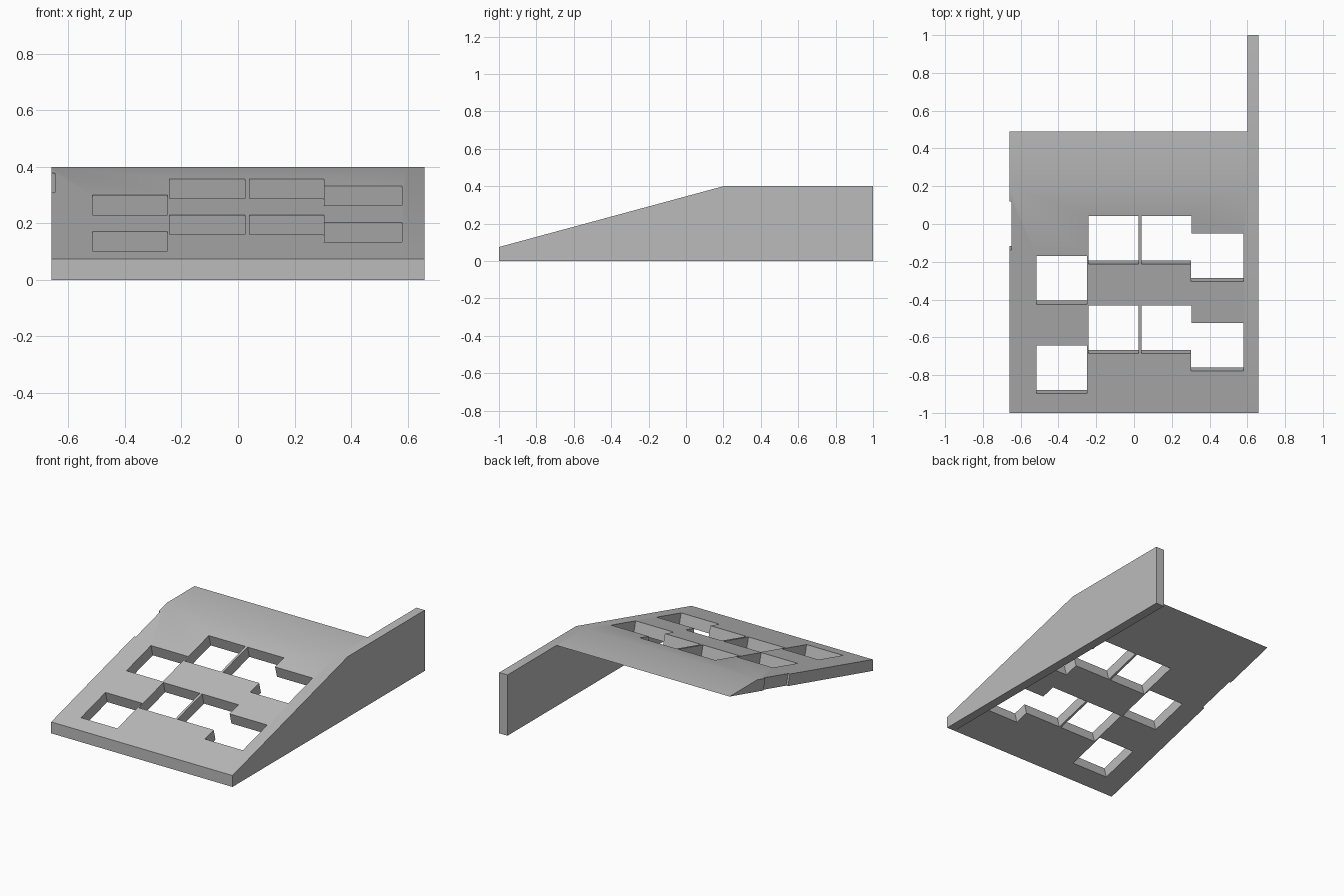
import bpy, bmesh, math

cube = bpy.data.objects.get("Cube")
if cube:
    bpy.data.objects.remove(cube, do_unlink=True)

FRONT, KNEE, TOP, LIP = -1.0, 0.2, 0.4, 0.075
SLOPE = (TOP - LIP) / (KNEE - FRONT)
HOLE = 0.255   # hole length measured along y

grey = bpy.data.materials.new("plain grey")
grey.use_nodes = True
grey.diffuse_color = (0.5, 0.5, 0.5, 1)
grey.node_tree.nodes["Principled BSDF"].inputs["Base Color"].default_value = (0.5, 0.5, 0.5, 1)


def add_object(name, bm):
    bmesh.ops.recalc_face_normals(bm, faces=bm.faces)
    mesh = bpy.data.meshes.new(name)
    bm.to_mesh(mesh)
    bm.free()
    mesh.materials.append(grey)
    obj = bpy.data.objects.new(name, mesh)
    bpy.context.collection.objects.link(obj)
    return obj


def extrude_profile(name, profile, x0, x1):
    """Extrude a (y, z) outline from x0 to x1."""
    bm = bmesh.new()
    face = bm.faces.new([bm.verts.new((x0, y, z)) for y, z in profile])
    out = bmesh.ops.extrude_face_region(bm, geom=[face])
    verts = [v for v in out["geom"] if isinstance(v, bmesh.types.BMVert)]
    bmesh.ops.translate(bm, verts=verts, vec=(x1 - x0, 0, 0))
    return add_object(name, bm)


def activate(obj):
    bpy.ops.object.select_all(action='DESELECT')
    obj.select_set(True)
    bpy.context.view_layer.objects.active = obj


def cut_hole(plate, x0, x1, y_back):
    """Cut a rectangular hole square to the sloping face."""
    bm = bmesh.new()
    bmesh.ops.create_cube(bm, size=1)
    cutter = add_object("hole_cutter", bm)
    cutter.hide_render = True
    y = y_back - HOLE / 2
    cutter.location = ((x0 + x1) / 2, y, TOP + SLOPE * (y - KNEE))
    cutter.rotation_euler.x = math.atan(SLOPE)
    cutter.scale = (x1 - x0, HOLE * math.hypot(1, SLOPE), 0.4)
    mod = plate.modifiers.new("hole", 'BOOLEAN')
    mod.operation, mod.solver, mod.object = 'DIFFERENCE', 'EXACT', cutter
    activate(plate)
    bpy.ops.object.modifier_apply(modifier=mod.name)
    bpy.data.objects.remove(cutter, do_unlink=True)


# Sloping plate, ending in a thin edge at the back
plate = extrude_profile("key_plate", [(FRONT, 0), (FRONT, LIP), (KNEE, TOP), (0.49, TOP)], -0.66, 0.6)

# Staggered columns of key holes, two rows each
columns = [(-0.515, -0.25, -0.17), (-0.242, 0.025, 0.042),
           (0.04, 0.305, 0.042), (0.303, 0.58, -0.05)]
for x0, x1, y_back in columns:
    for row in range(2):
        cut_hole(plate, x0, x1, y_back - 0.473 * row)

# Shallow notch in the outer edge
cut_hole(plate, -0.9, -0.648, 0.118)

# Side wall running to the back
wall = extrude_profile("side_wall", [(FRONT, 0), (FRONT, LIP), (KNEE, TOP), (1, TOP), (1, 0)], 0.6, 0.66)

for obj in (plate, wall):
    activate(obj)
    bpy.ops.object.shade_smooth_by_angle(angle=math.radians(30))
